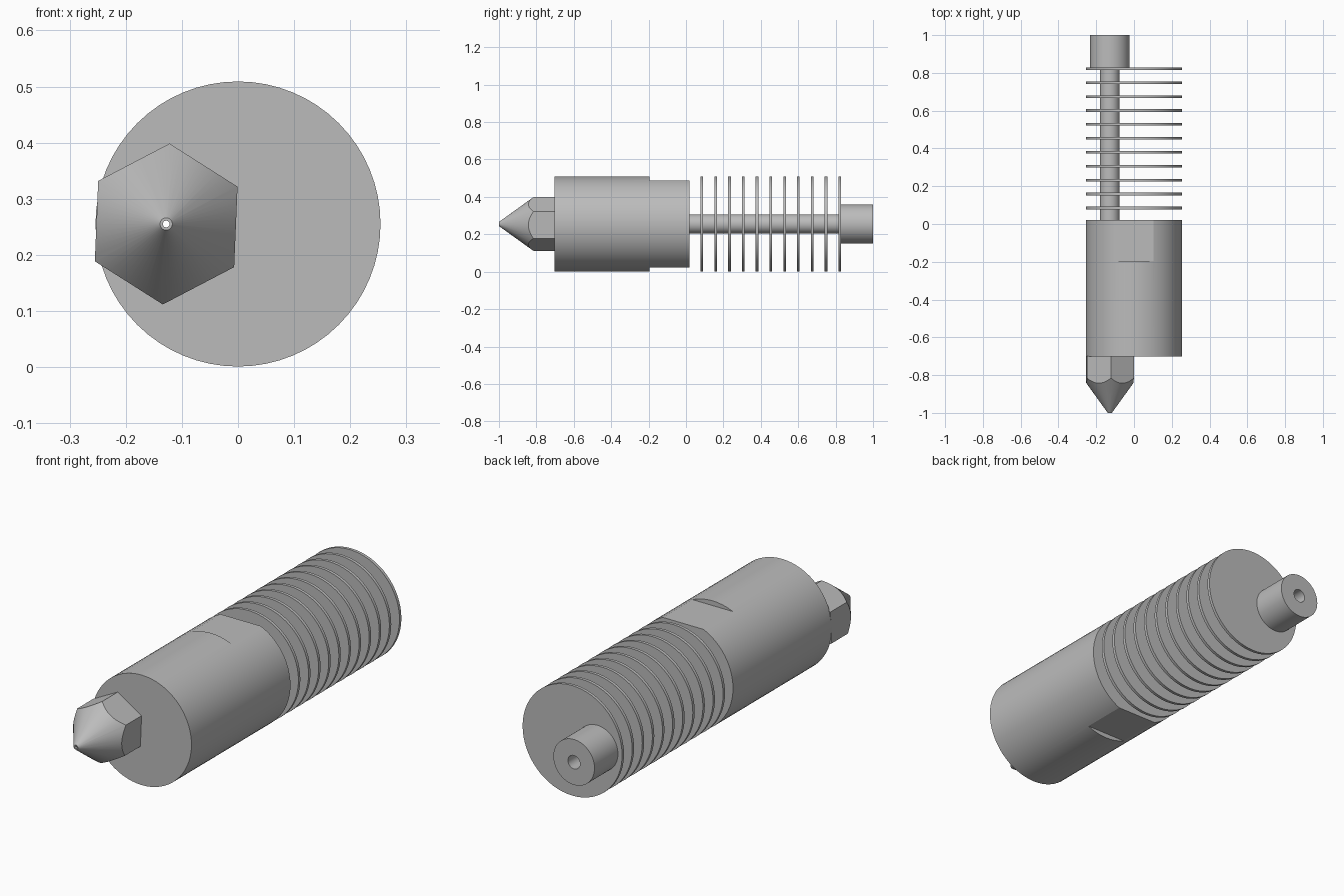
import bpy, bmesh
from math import cos, sin, pi, radians

if "Cube" in bpy.data.objects:
    bpy.data.objects.remove(bpy.data.objects["Cube"], do_unlink=True)

AXIS_Z = 0.255      # height of every axis
BODY_R = 0.254
OFFSET_X = -0.128   # the nozzle and bore sit off centre

metal = bpy.data.materials.new("grey metal")
metal.use_nodes = True
grey = (0.5, 0.5, 0.5, 1)
metal.diffuse_color = grey
metal.node_tree.nodes["Principled BSDF"].inputs["Base Color"].default_value = grey


def turned(name, profiles, x=0, sides=64, phase=0):
    """Solids turned about y; each profile is a list of (y, radius)."""
    bm = bmesh.new()
    for profile in profiles:
        rings = []
        for y, r in profile:
            angles = [phase + 2 * pi * i / sides for i in range(sides)]
            rings.append([bm.verts.new((x + r * cos(a), y, AXIS_Z + r * sin(a)))
                          for a in angles])
        for a, b in zip(rings, rings[1:]):
            for i in range(sides):
                j = (i + 1) % sides
                bm.faces.new((a[i], a[j], b[j], b[i]))
        bm.faces.new(rings[0])
        bm.faces.new(rings[-1])
    bmesh.ops.recalc_face_normals(bm, faces=bm.faces)
    mesh = bpy.data.meshes.new(name)
    bm.to_mesh(mesh)
    bm.free()
    mesh.materials.append(metal)
    obj = bpy.data.objects.new(name, mesh)
    bpy.context.collection.objects.link(obj)
    return obj


def activate(obj):
    bpy.ops.object.select_all(action='DESELECT')
    obj.select_set(True)
    bpy.context.view_layer.objects.active = obj


def cut(obj, tool, operation='DIFFERENCE'):
    activate(obj)
    mod = obj.modifiers.new("cut", 'BOOLEAN')
    mod.object = tool
    mod.operation = operation
    mod.solver = 'EXACT'
    bpy.ops.object.modifier_apply(modifier=mod.name)


# Heater body with a wrench flat above and below
body = turned("body", [[(-0.702, BODY_R), (0.02, BODY_R)]])
flat_start, flat_height = -0.195, 0.232
for side in (1, -1):
    bpy.ops.mesh.primitive_cube_add(
        size=1, location=(0, flat_start + 0.2, AXIS_Z + side * (flat_height + 0.1)))
    tool = bpy.context.object
    tool.scale = (1, 0.4, 0.2)
    bpy.context.view_layer.update()
    cut(body, tool)
    bpy.data.objects.remove(tool, do_unlink=True)

# Hexagonal nozzle with a conical tip
nozzle = turned("nozzle", [[(-1.0, 0.011), (-0.698, 0.2285)]], OFFSET_X)
hexagon = turned("hexagon_tool", [[(-1.1, 0.1435), (-0.6, 0.1435)]],
                 OFFSET_X, 6, radians(27.6))
cut(nozzle, hexagon, 'INTERSECT')
bpy.data.objects.remove(hexagon, do_unlink=True)

# Thin neck, cooling fins and rear collar
neck = turned("neck", [[(0.01, 0.052), (0.825, 0.052)]], OFFSET_X)
fin_count, first, last, half = 11, 0.085, 0.822, 0.007
fin_y = [first + i * (last - first) / (fin_count - 1) for i in range(fin_count)]
fins = turned("cooling_fins", [[(y - half, BODY_R), (y + half, BODY_R)] for y in fin_y])
collar = turned("rear_collar", [[(0.825, 0.105), (1.0, 0.105)]], OFFSET_X)

# Bore running the whole length, narrowing at the tip
bore = turned("bore_tool", [[(-1.05, 0.006), (-0.96, 0.006), (-0.91, 0.031), (1.05, 0.031)]],
              OFFSET_X, 32)
for part in (body, nozzle, neck, fins, collar):
    cut(part, bore)
    activate(part)
    bpy.ops.object.shade_smooth_by_angle(angle=radians(25))
bpy.data.objects.remove(bore, do_unlink=True)
